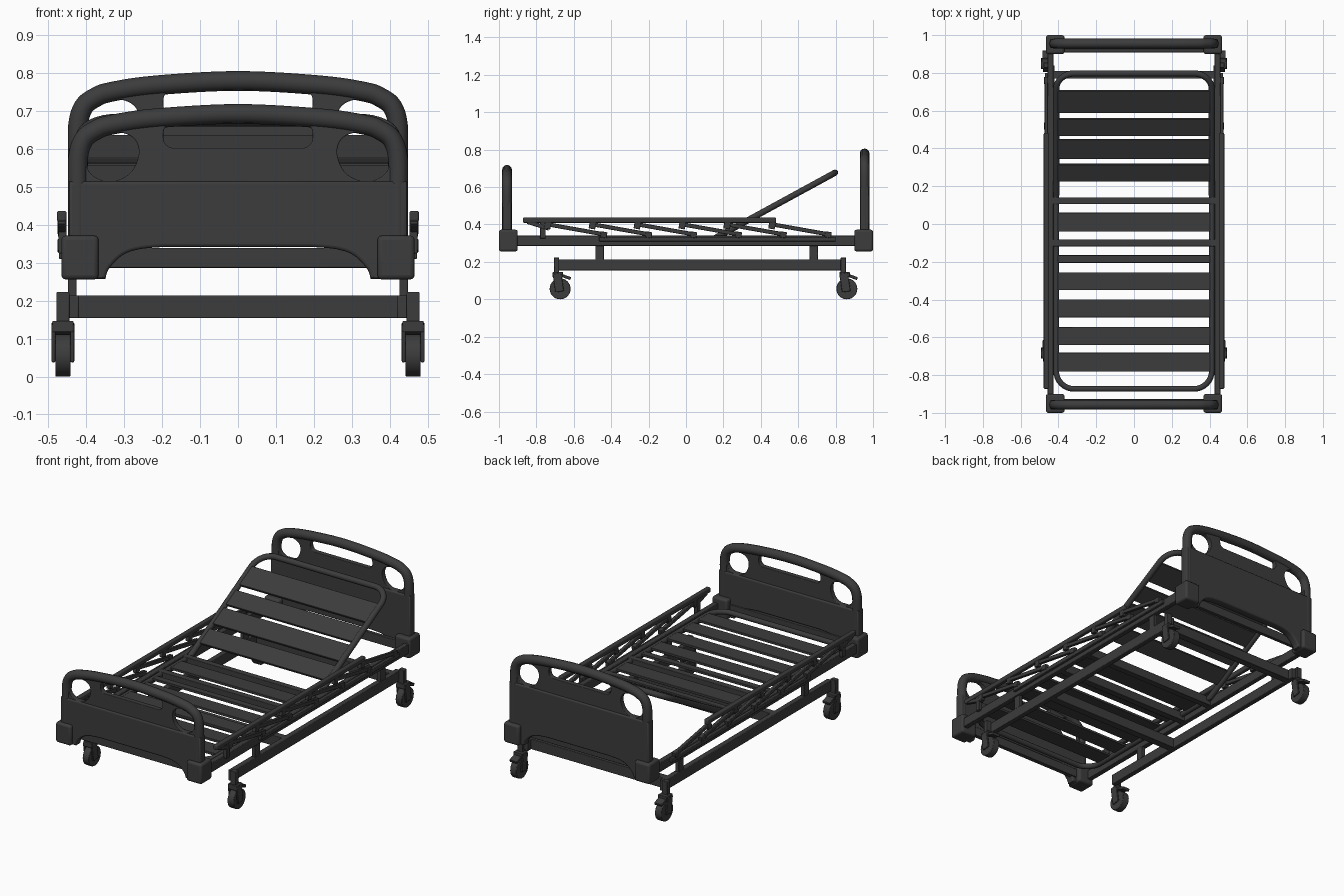
import bpy, bmesh, math
from mathutils import Matrix, Vector

if "Cube" in bpy.data.objects:
    bpy.data.objects.remove(bpy.data.objects["Cube"])

dark = bpy.data.materials.new("dark_grey")
dark.diffuse_color = (0.045, 0.045, 0.045, 1)
dark.use_nodes = True
dark.node_tree.nodes["Principled BSDF"].inputs["Base Color"].default_value = dark.diffuse_color


def finish(ob, mirror=False, bevel=0.0, smooth=True, seg=2):
    if not ob.data.materials:
        ob.data.materials.append(dark)
    if bevel:
        m = ob.modifiers.new("bevel", 'BEVEL')
        m.width, m.segments, m.limit_method = bevel, seg, 'ANGLE'
    if mirror:
        ob.modifiers.new("mirror", 'MIRROR')
    if smooth:
        bpy.ops.object.select_all(action='DESELECT')
        ob.select_set(True)
        bpy.context.view_layer.objects.active = ob
        bpy.ops.object.shade_smooth_by_angle(angle=math.radians(35))
    return ob


def mesh_object(name, bm):
    me = bpy.data.meshes.new(name)
    bm.to_mesh(me)
    bm.free()
    ob = bpy.data.objects.new(name, me)
    bpy.context.collection.objects.link(ob)
    return ob


def boxes(name, items, mirror=False, bevel=0.003, xf=Matrix(), seg=2):
    """Each item: centre, size and optional tilt about x."""
    bm = bmesh.new()
    for c, s, *tilt in items:
        rot = Matrix.Rotation(tilt[0] if tilt else 0, 4, 'X')
        bmesh.ops.create_cube(bm, size=1, matrix=xf @ Matrix.Translation(c) @ rot @ Matrix.Diagonal((*s, 1)))
    return finish(mesh_object(name, bm), mirror, bevel, seg=seg)


def wheels(name, centres, r, w, bevel):
    bm = bmesh.new()
    for c in centres:
        bmesh.ops.create_cone(bm, cap_ends=True, segments=32, radius1=r, radius2=r, depth=w,
                              matrix=Matrix.Translation(c) @ Matrix.Rotation(math.pi / 2, 4, 'Y'))
    return finish(mesh_object(name, bm), True, bevel)


def smooth_path(pts, closed=False, n=6):
    """Catmull-Rom through 2D points."""
    pts = [Vector(p) for p in pts]
    k, out = len(pts), []
    get = (lambda i: pts[i % k]) if closed else (lambda i: pts[max(0, min(k - 1, i))])
    for i in range(k if closed else k - 1):
        a, b, c, d = (get(i + j) for j in (-1, 0, 1, 2))
        for j in range(n):
            t = j / n
            out.append(0.5 * (2 * b + (c - a) * t + (2 * a - 5 * b + 4 * c - d) * t ** 2 + (3 * b - a - 3 * c + d) * t ** 3))
    return out if closed else out + [pts[-1]]


def curve_object(name, loops, xf, closed, **props):
    cu = bpy.data.curves.new(name, 'CURVE')
    for key, v in props.items():
        setattr(cu, key, v)
    for pts in loops:
        sp = cu.splines.new('POLY')
        sp.points.add(len(pts) - 1)
        for p, q in zip(sp.points, pts):
            p.co = (q[0], q[1], 0, 1)
        sp.use_cyclic_u = closed
    tmp = bpy.data.objects.new(name + "_curve", cu)
    bpy.context.collection.objects.link(tmp)
    me = bpy.data.meshes.new_from_object(tmp.evaluated_get(bpy.context.evaluated_depsgraph_get()))
    bpy.data.objects.remove(tmp)
    me.transform(xf)
    me.name = name
    ob = bpy.data.objects.new(name, me)
    bpy.context.collection.objects.link(ob)
    return finish(ob)


def tube(name, pts, r, xf):
    return curve_object(name, [pts], xf, False, dimensions='3D', bevel_depth=r, bevel_resolution=4, use_fill_caps=True)


def plate(name, loops, half, xf, bevel=0.003):
    return curve_object(name, loops, xf, True, dimensions='2D', fill_mode='BOTH', extrude=half - bevel,
                        bevel_depth=bevel, bevel_resolution=2, offset=-bevel)


def flip(pts):
    return [(-p[0], p[1]) for p in reversed(pts)]


# Head and foot boards: rim tube, thick lower panel, thin pierced upper panel
def board(name, y, dz):
    xf = Matrix.Translation((0, y, 0)) @ Matrix.Rotation(math.pi / 2, 4, 'X')
    left = [(-.422, .48 + dz), (-.422, .575 + dz), (-.407, .625 + dz), (-.375, .65 + dz),
            (-.335, .664 + dz), (-.22, .681 + dz)]
    arc = smooth_path(left + [(0, .693 + dz)] + flip(left))
    tube(name + "_rim", [(-.422, .27)] + arc + [(.422, .27)], .026, xf)
    arch = smooth_path([(-.35, .258), (-.34, .285), (-.305, .32), (-.26, .336), (-.195, .342)])
    plate(name + "_lower_panel", [[(-.446, .515 + dz), (-.446, .258)] + arch + flip(arch)
                                  + [(.446, .258), (.446, .515 + dz)]], .024, xf, .008)
    hole = [(-.403, .577), (-.393, .615), (-.362, .641), (-.31, .644), (-.272, .625), (-.262, .585),
            (-.286, .535), (-.34, .514), (-.388, .535)]
    hole = smooth_path([(a, b + dz) for a, b in hole], True)
    slot = []
    for cx, cz, a0 in ((.17, .642, 0), (-.17, .642, 90), (-.17, .63, 180), (.17, .63, 270)):
        for i in range(7):
            a = math.radians(a0 + 15 * i)
            slot.append((cx + .027 * math.cos(a), cz + dz + .027 * math.sin(a)))
    plate(name + "_upper_panel", [arc, hole, flip(hole), slot], .014, xf)


board("foot_board", -.957, 0)
board("head_board", .955, .087)
boxes("corner_blocks", [((.417, s * .95, .314), (.098, .1, .116)) for s in (-1, 1)], True, .012, seg=3)

# Main bed frame
boxes("frame_side_rails", [((.442, 0, .313), (.03, 1.86, .054))], True)
boxes("frame_cross_bars", [((0, y, .313), (.88, w, .052)) for y, w in
                           ((-.94, .025), (.918, .02), (.123, .036), (-.1, .038))])

# Wheeled base
boxes("base_side_rails", [((.435, .075, .184), (.03, 1.53, .06))], True)
boxes("base_cross_beams", [((0, y, .184), (.87, .042, .06)) for y in (-.185, .79)])
boxes("base_supports", [((.437, y, .25), (.022, .046, .085)) for y in (-.462, .683)], True)

# Casters
axles = (-.673, .86)
boxes("caster_posts", [((.462, y - .019, .18), (.034, .028, .086)) for y in axles], True)
wheels("caster_wheels", [(.462, y, .056) for y in axles], .056, .04, .003)
wheels("caster_hubs", [(.462, y, .056) for y in axles], .014, .058, .002)
boxes("caster_forks", [p for y in axles for p in (
    ((.462, y - .012, .132), (.056, .055, .03)),
    ((.487, y - .01, .09), (.01, .046, .1), .15),
    ((.437, y - .01, .09), (.01, .046, .1), .15))], True)
boxes("caster_pedals", [((.462, y + .035, .118), (.046, .045, .016), -.35) for y in axles], True)


# Mattress deck: bent tubes plus slats
def u_path(y0, y1, x=.412, r=.095):
    s = 1 if y1 > y0 else -1
    arc = [(-x + r - r * math.cos(a), y1 - s * r + s * r * math.sin(a))
           for a in (math.pi / 2 * i / 8 for i in range(9))]
    half = [(-x, y0)] + arc
    return half + flip(half)


flat = Matrix.Translation((0, 0, .324))
tube("lower_deck_tube", u_path(.16, -.873), .015, flat)
slats = [(.01, .1), (-.185, .038), (-.303, .095), (-.447, .095), (-.593, .095), (-.731, .1)]
boxes("lower_deck_slats", [((0, y, .006), (.806, w, .014)) for y, w in slats], False, .002, flat)

ang = math.radians(28.6)
tilt = Matrix.Translation((0, .15, .324)) @ Matrix.Rotation(ang, 4, 'X')
tube("backrest_tube", u_path(0, .737), .0165, tilt)
slats = [(.65, .115), (.515, .09), (.4, .1), (.275, .09)]
boxes("backrest_slats", [((0, (y - .15) / math.cos(ang), .004), (.806, w / math.cos(ang), .016))
                         for y, w in slats], False, .002, tilt)

# Folded side guards: top rail, slanted arms, bottom rail
boxes("guard_top_rails", [((.465, -.195, .423), (.026, 1.355, .028))], True, .006, seg=3)
boxes("guard_bottom_rails", [((.463, .168, .322), (.018, 1.265, .024))], True)
slope = math.atan2(-.055, .31)
tops = [-.74 + .24 * i for i in range(6)]
boxes("guard_arms", [((.465, y + .145, .375), (.018, .32, .022), slope) for y in tops], True)
boxes("guard_knuckles", [p for y in tops for p in (
    ((.465, y, .396), (.022, .035, .04), slope),
    ((.465, y + .3, .345), (.022, .035, .032), slope))], True)
boxes("guard_latches", [((.463, -.765, .37), (.022, .03, .09)),
                        ((.465, -.79, .396), (.02, .12, .022), -.3)], True)
